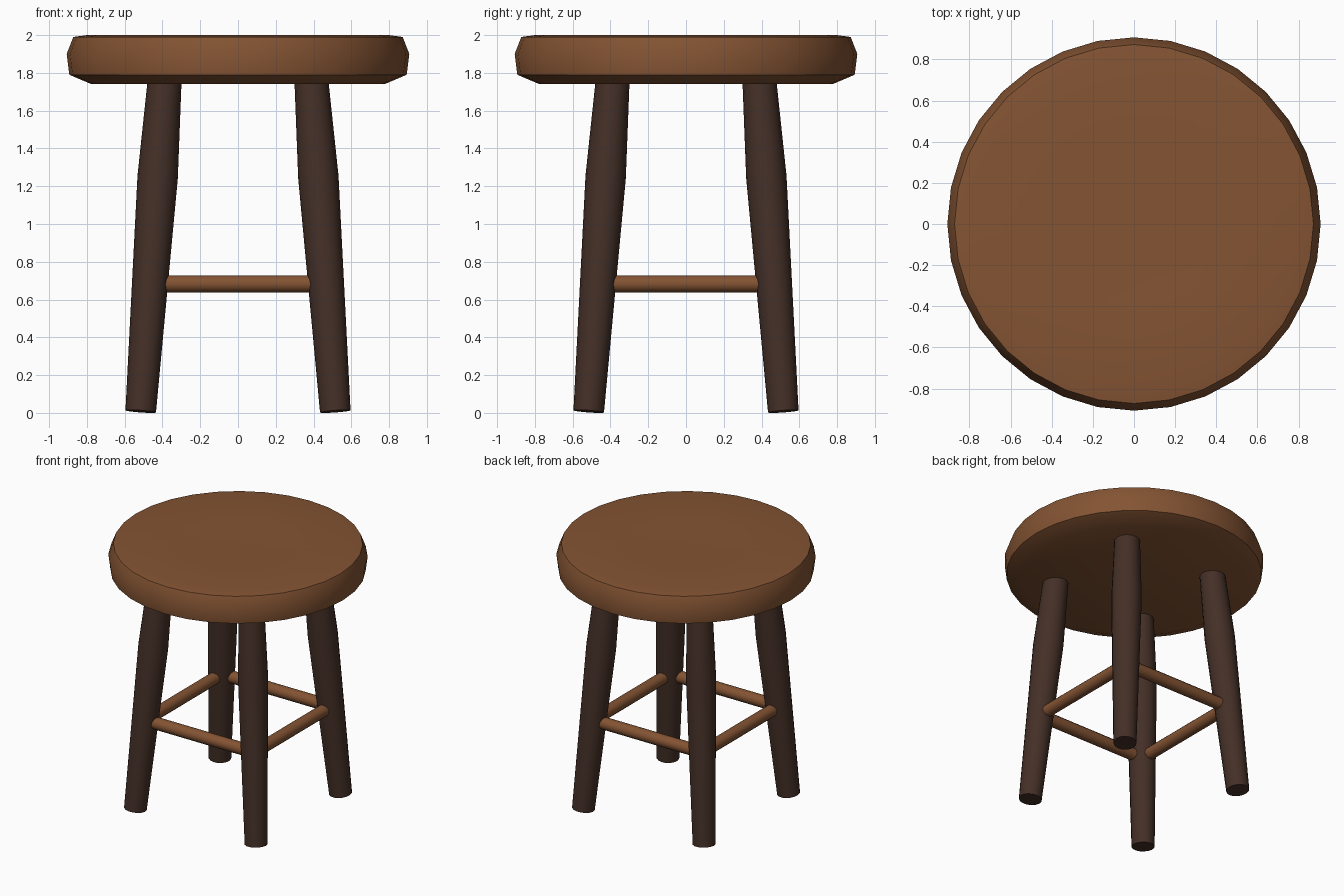
import bpy, bmesh, math
from mathutils import Vector

if "Cube" in bpy.data.objects:
    bpy.data.objects.remove(bpy.data.objects["Cube"])


def material(name, rgb):
    m = bpy.data.materials.new(name)
    m.diffuse_color = (*rgb, 1)
    m.use_nodes = True
    m.node_tree.nodes["Principled BSDF"].inputs["Base Color"].default_value = m.diffuse_color
    return m


WARM = material("warm wood", (0.23, 0.088, 0.033))
DARK = material("dark wood", (0.058, 0.029, 0.020))


def turned(name, start, end, profile, sides, mat):
    """Lathe a profile of (radius, distance) pairs along the line start-end."""
    start, end = Vector(start), Vector(end)
    turn = (end - start).to_track_quat('Z', 'Y')
    bm = bmesh.new()
    rings = []
    for r, h in profile:
        rings.append([bm.verts.new(start + turn @ Vector((
            r * math.cos(2 * math.pi * i / sides),
            r * math.sin(2 * math.pi * i / sides), h))) for i in range(sides)])
    for a, b in zip(rings, rings[1:]):
        for i in range(sides):
            j = (i + 1) % sides
            bm.faces.new((a[i], a[j], b[j], b[i]))
    bm.faces.new(rings[0][::-1])
    bm.faces.new(rings[-1])
    bmesh.ops.recalc_face_normals(bm, faces=bm.faces)
    # Smooth sides, with crisp edges where the profile turns sharply
    for f in bm.faces:
        f.smooth = True
    for e in bm.edges:
        e.smooth = e.calc_face_angle(0) < math.radians(32)
    me = bpy.data.meshes.new(name)
    bm.to_mesh(me)
    bm.free()
    me.materials.append(mat)
    ob = bpy.data.objects.new(name, me)
    bpy.context.collection.objects.link(ob)
    return ob


# Round seat with chamfered underside and very shallow dished top
turned("seat", (0, 0, 0), (0, 0, 1),
       [(0.775, 1.74), (0.893, 1.79), (0.907, 1.90), (0.872, 1.99),
        (0.80, 2.0), (0.40, 1.993), (0.12, 1.99)], 32, WARM)

# Four splayed legs, thickest below the seat
for fb, sy in (("front", -1), ("back", 1)):
    for lr, sx in (("left", -1), ("right", 1)):
        foot = Vector((sx * 0.515, sy * 0.515, 0.008))
        top = Vector((sx * 0.387, sy * 0.387, 1.78))
        length = (top - foot).length
        turned(f"{fb}_{lr}_leg", foot, top,
               [(0.081, 0), (0.107, length * 0.70), (0.089, length)], 16, DARK)

# Four stretchers joining the legs in a square
D, Z = 0.466, 0.683
corners = [(-D, -D, Z), (D, -D, Z), (D, D, Z), (-D, D, Z)]
for i, side in enumerate(("front", "right", "back", "left")):
    turned(f"{side}_stretcher", corners[i], corners[(i + 1) % 4],
           [(0.045, 0.02), (0.045, 2 * D - 0.02)], 12, WARM)
